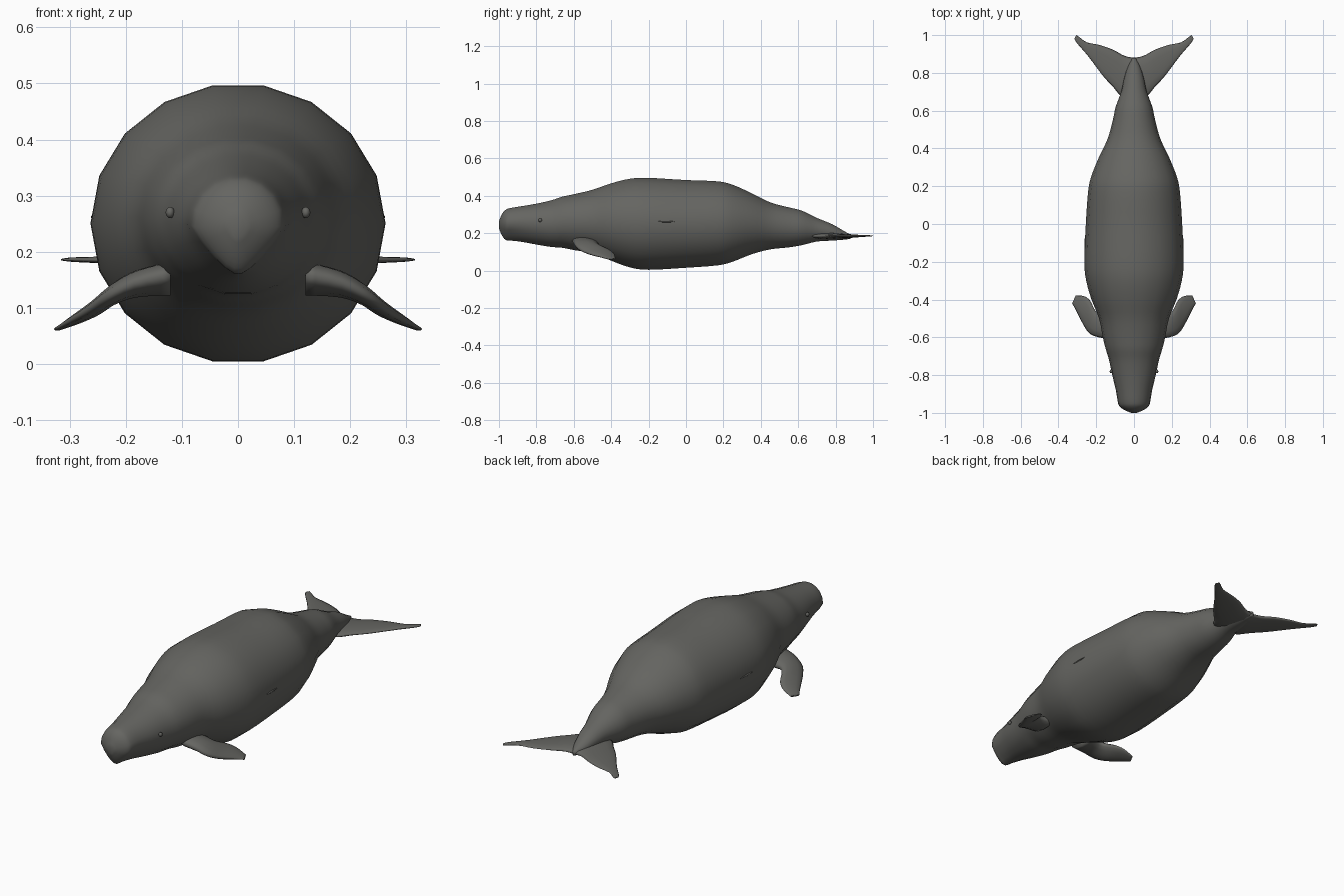
import bpy, bmesh, math
from mathutils import Vector

cube = bpy.data.objects.get("Cube")
if cube:
    bpy.data.objects.remove(cube, do_unlink=True)


def material(name, colour):
    mat = bpy.data.materials.new(name)
    mat.use_nodes = True
    mat.diffuse_color = colour
    mat.node_tree.nodes["Principled BSDF"].inputs["Base Color"].default_value = colour
    return mat


skin = material("grey skin", (0.13, 0.13, 0.12, 1))


def smooth_rows(rows, steps):
    """Pass a smooth curve through rows of numbers."""
    out = []
    for i in range(len(rows) - 1):
        quad = [rows[max(0, min(len(rows) - 1, i + k))] for k in (-1, 0, 1, 2)]
        for s in range(steps):
            t = s / steps
            out.append([b + 0.5 * t * (c - a + t * (2*a - 5*b + 4*c - d + t * (3*(b - c) + d - a)))
                        for a, b, c, d in zip(*quad)])
    return out + [rows[-1]]


def loft(name, rings):
    """Skin a list of closed rings and cap both ends."""
    bm = bmesh.new()
    loops = [[bm.verts.new(p) for p in ring] for ring in rings]
    n = len(loops[0])
    for a, b in zip(loops, loops[1:]):
        for i in range(n):
            j = (i + 1) % n
            bm.faces.new((a[i], a[j], b[j], b[i]))
    bm.faces.new(loops[0])
    bm.faces.new(loops[-1])
    bmesh.ops.recalc_face_normals(bm, faces=bm.faces)
    mesh = bpy.data.meshes.new(name)
    bm.to_mesh(mesh)
    bm.free()
    obj = bpy.data.objects.new(name, mesh)
    bpy.context.collection.objects.link(obj)
    mesh.materials.append(skin)
    mesh.shade_smooth()
    return obj


# Body: y, half width, bottom, top, narrowing of the chin
body = [
    (-1.0, .015, .225, .265, .3), (-.985, .05, .19, .302, .4), (-.965, .077, .163, .326, .5),
    (-.94, .086, .16, .336, .45), (-.88, .096, .153, .346, .25), (-.8, .115, .138, .36, .1),
    (-.72, .132, .125, .378, 0), (-.66, .15, .12, .398, 0), (-.6, .165, .108, .411, 0),
    (-.5, .185, .09, .435, 0), (-.4, .225, .05, .47, 0), (-.3, .253, .014, .495, 0),
    (-.2, .263, .001, .5, 0), (0, .255, .012, .488, 0), (.17, .243, .025, .481, 0),
    (.25, .227, .045, .462, 0), (.35, .187, .085, .417, 0), (.45, .14, .112, .367, 0),
    (.55, .112, .123, .34, 0), (.62, .097, .135, .322, 0), (.7, .068, .155, .283, 0),
    (.78, .05, .16, .25, 0), (.84, .03, .165, .215, 0), (.88, .008, .17, .193, 0),
]
SIDES = 18
rings = []
for y, w, low, high, pinch in smooth_rows(body, 3):
    ring = []
    for i in range(SIDES):
        a = math.tau * i / SIDES
        c, s = math.cos(a), math.sin(a)
        ring.append((w * c * (1 - pinch * max(0, -s)), y, (low + high) / 2 + s * (high - low) / 2))
    rings.append(ring)
loft("body", rings)


def fin(name, sections, side):
    """Blade from leading edge, trailing edge and thickness at each section."""
    rings = []
    for row in smooth_rows(sections, 3):
        lead, trail, thick = Vector(row[0:3]), Vector(row[3:6]), row[6]
        ring = []
        for i in range(12):
            a = math.tau * i / 12
            p = (lead + trail) / 2 + (lead - trail) / 2 * math.cos(a)
            p.z += thick / 2 * math.sin(a)
            p.x *= side
            ring.append(p)
        rings.append(ring)
    loft(name, rings)


flipper = [
    (.12, -.61, .16, .12, -.46, .145, .06), (.185, -.6, .145, .18, -.47, .14, .048),
    (.235, -.58, .12, .207, -.455, .13, .04), (.27, -.53, .095, .233, -.405, .108, .032),
    (.308, -.455, .073, .265, -.382, .088, .02), (.328, -.42, .062, .308, -.378, .066, .008),
]
fluke = [
    (0, .68, .19, 0, .88, .18, .04), (.06, .67, .185, .05, .89, .183, .032),
    (.11, .725, .185, .11, .922, .185, .024), (.165, .785, .185, .18, .947, .185, .018),
    (.24, .885, .185, .25, .962, .186, .012), (.3, .955, .186, .29, .99, .186, .008),
    (.316, .98, .186, .306, 1.0, .186, .004),
]


def bead(name, location, scale):
    bpy.ops.mesh.primitive_uv_sphere_add(segments=12, ring_count=8, radius=1, location=location)
    obj = bpy.context.object
    obj.name = name
    obj.scale = scale
    obj.data.materials.append(skin)
    obj.data.shade_smooth()


# Paired parts
for label, side in (("left", 1), ("right", -1)):
    fin(label + "_flipper", flipper, side)
    fin(label + "_fluke", fluke, side)
    bead(label + "_eye", (side * .121, -.78, .27), (.008, .01, .01))
    bead(label + "_flank_fold", (side * .258, -.11, .262), (.004, .05, .004))
